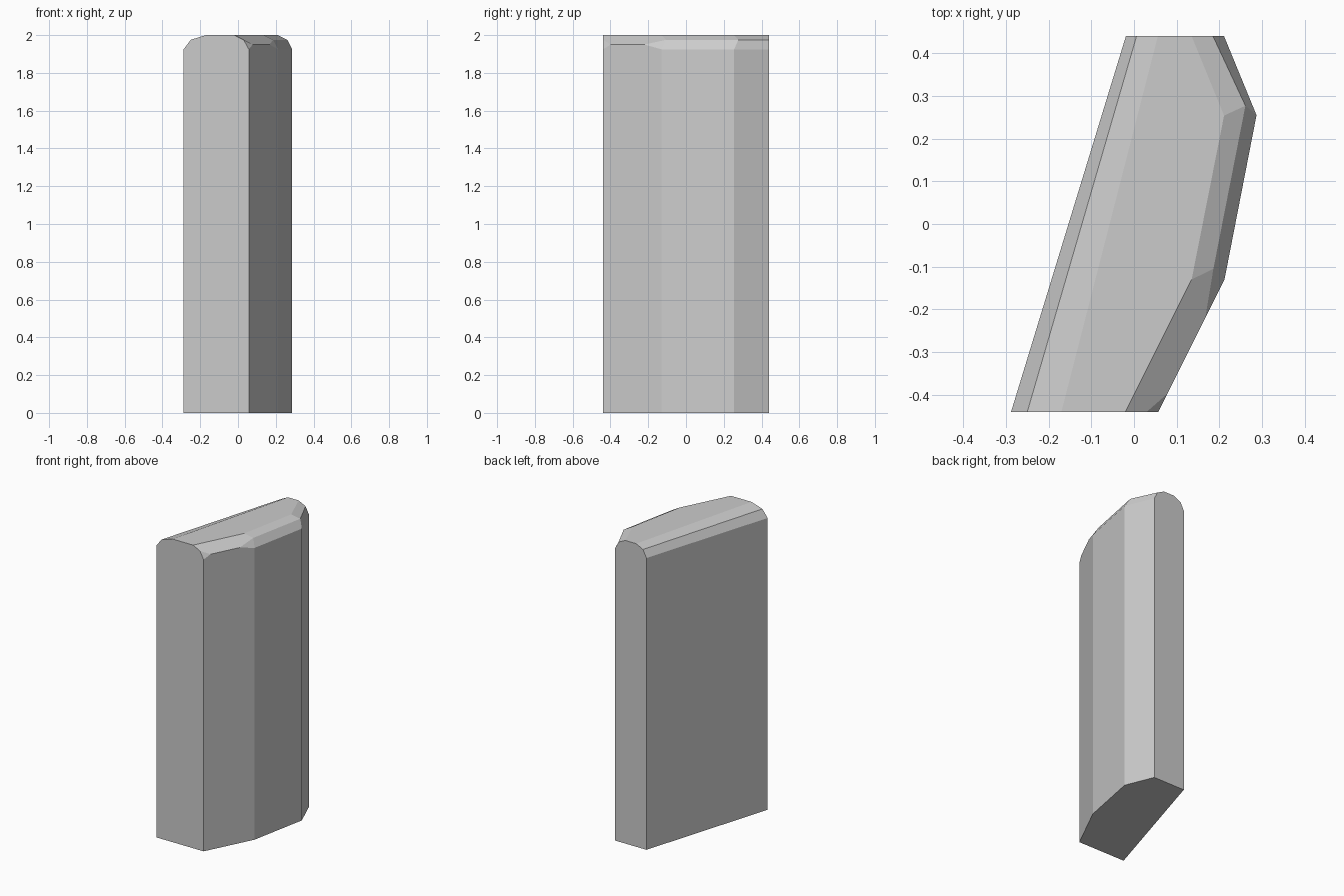
import bpy, bmesh

if "Cube" in bpy.data.objects:
    bpy.data.objects.remove(bpy.data.objects["Cube"])

# Matching six-sided outlines: wall edge, middle of the bevel, flat top
wall = [(-0.288, -0.44), (0.057, -0.44), (0.212, -0.13),
        (0.287, 0.255), (0.211, 0.44), (-0.019, 0.44)]
middle = [(-0.25, -0.44), (0.03, -0.44), (0.186, -0.105),
          (0.261, 0.277), (0.185, 0.44), (0.006, 0.44)]
top = [(-0.17, -0.44), (-0.02, -0.44), (0.135, -0.13),
       (0.211, 0.254), (0.135, 0.44), (0.056, 0.44)]

bm = bmesh.new()


def ring(points, z):
    return [bm.verts.new((x, y, z)) for x, y in points]


a, b, c, d = (ring(wall, 0), ring(wall, 1.925),
              ring(middle, 1.975), ring(top, 2.0))

# Bottom and flat top
bm.faces.new(a[::-1])
bm.faces.new(d)

# Front and back ends, each one flat face following the rounded outline
for i, j in ((0, 1), (4, 5)):
    bm.faces.new([a[i], a[j], b[j], c[j], d[j], d[i], c[i], b[i]])

# Plain sides with two bevel strips
for i, j in ((2, 3), (3, 4), (5, 0)):
    for low, high in ((a, b), (b, c), (c, d)):
        bm.faces.new([low[i], low[j], high[j], high[i]])

# Front right side: the bevel meets the wall directly, with small end triangles
p, q = ring([(0.078, -0.398), (0.167, -0.22)], 1.95)
bm.faces.new([a[1], a[2], b[2], q, p, b[1]])
bm.faces.new([b[1], p, c[1]])
bm.faces.new([b[2], c[2], q])
bm.faces.new([c[1], p, q, c[2], d[2], d[1]])

bmesh.ops.recalc_face_normals(bm, faces=bm.faces)
mesh = bpy.data.meshes.new("stone_slab")
bm.to_mesh(mesh)
bm.free()
slab = bpy.data.objects.new("stone_slab", mesh)
bpy.context.collection.objects.link(slab)
